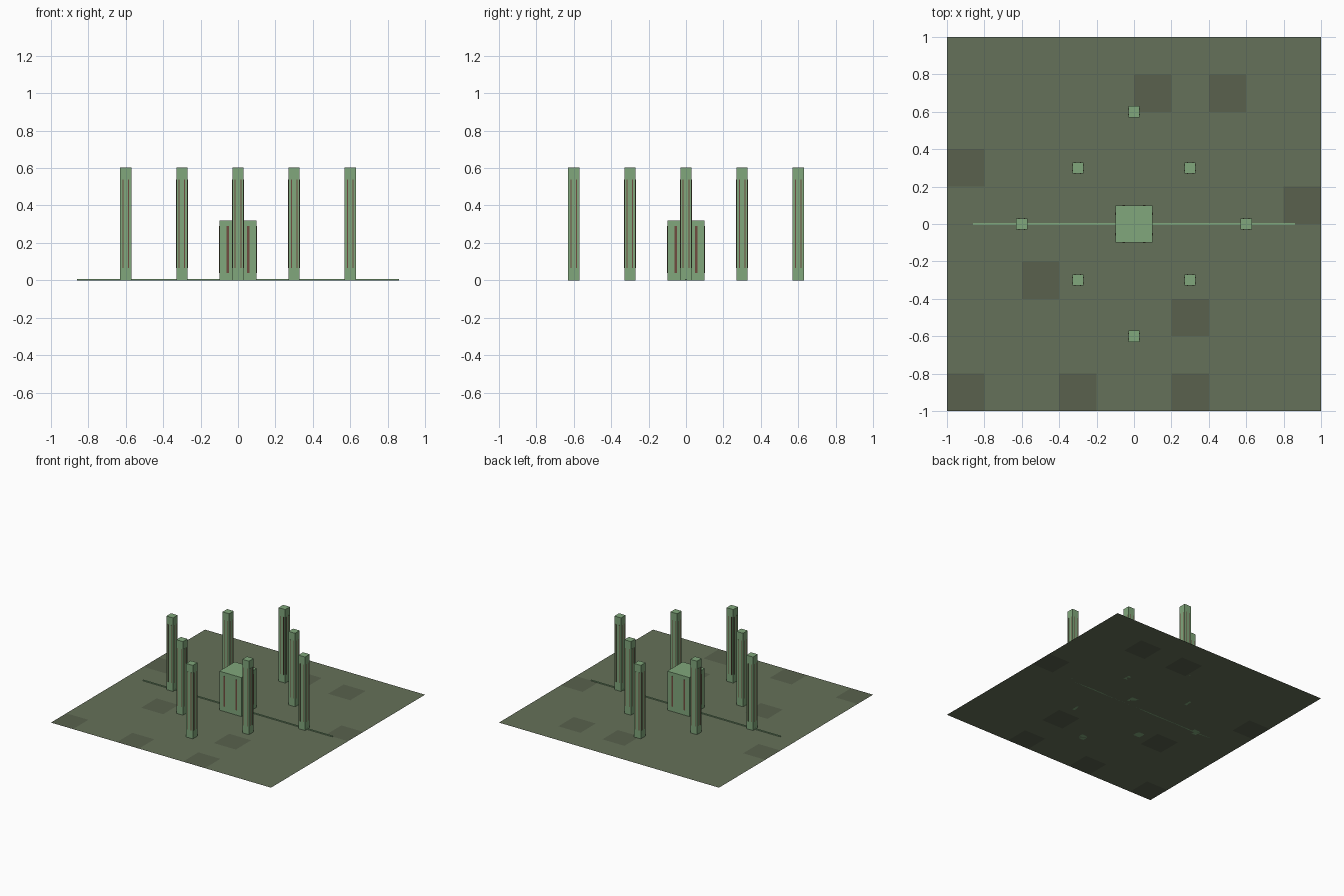
import bpy, bmesh
from mathutils import Matrix

if "Cube" in bpy.data.objects:
    bpy.data.objects.remove(bpy.data.objects["Cube"])


def mat(name, rgb):
    m = bpy.data.materials.new(name)
    m.diffuse_color = (*rgb, 1)
    m.use_nodes = True
    m.node_tree.nodes["Principled BSDF"].inputs["Base Color"].default_value = m.diffuse_color
    return m


STONE = mat("green_stone", (0.22, 0.39, 0.20))
RED = mat("red_inlay", (0.16, 0.07, 0.05))
FLOOR = mat("floor_green", (0.13, 0.165, 0.10))
DARK = mat("floor_dark", (0.10, 0.12, 0.075))


def finish(bm, name, mats):
    me = bpy.data.meshes.new(name)
    bm.to_mesh(me)
    bm.free()
    for m in mats:
        me.materials.append(m)
    ob = bpy.data.objects.new(name, me)
    bpy.context.collection.objects.link(ob)
    return ob


def add_box(bm, center, size, turn=None, index=0):
    m = Matrix.Translation(center) @ Matrix.Diagonal((*size, 1))
    r = bmesh.ops.create_cube(bm, size=1, matrix=(turn or Matrix()) @ m)
    for f in {f for v in r["verts"] for f in v.link_faces}:
        f.material_index = index


def block(name, x, y, width, height, z0, z1, offset, strip):
    """Square block with two thin raised inlays on each of its four sides."""
    bm = bmesh.new()
    add_box(bm, (0, 0, height / 2), (width, width, height))
    for k in range(4):
        turn = Matrix.Rotation(k * 1.5707963, 4, "Z")
        for s in (-1, 1):
            add_box(bm, (s * offset, -width / 2, (z0 + z1) / 2),
                    (strip, 0.003, z1 - z0), turn, 1)
    finish(bm, name, (STONE, RED)).location = (x, y, 0)


# Tiled floor with a few darker slabs
bm = bmesh.new()
bmesh.ops.create_grid(bm, x_segments=10, y_segments=10, size=1)
dark_cells = {(0, 6), (7, 8), (5, 8), (9, 5), (2, 3), (6, 2), (0, 0), (3, 0), (6, 0)}
for f in bm.faces:
    c = f.calc_center_median()
    f.material_index = int((int((c.x + 1) * 5), int((c.y + 1) * 5)) in dark_cells)
finish(bm, "floor", (FLOOR, DARK))

# Thin line across the floor
bm = bmesh.new()
add_box(bm, (0, 0, 0.003), (1.72, 0.01, 0.006))
finish(bm, "floor_line", (STONE,))

# Central altar
block("altar", 0, 0, 0.2, 0.32, 0.04, 0.29, 0.055, 0.012)

# Ring of eight pillars
spots = [(0.6, 0), (-0.6, 0), (0, 0.6), (0, -0.6)]
spots += [(sx * 0.3, sy * 0.3) for sx in (-1, 1) for sy in (-1, 1)]
for i, (x, y) in enumerate(spots):
    block(f"pillar_{i + 1}", x, y, 0.06, 0.604, 0.065, 0.54, 0.015, 0.005)
